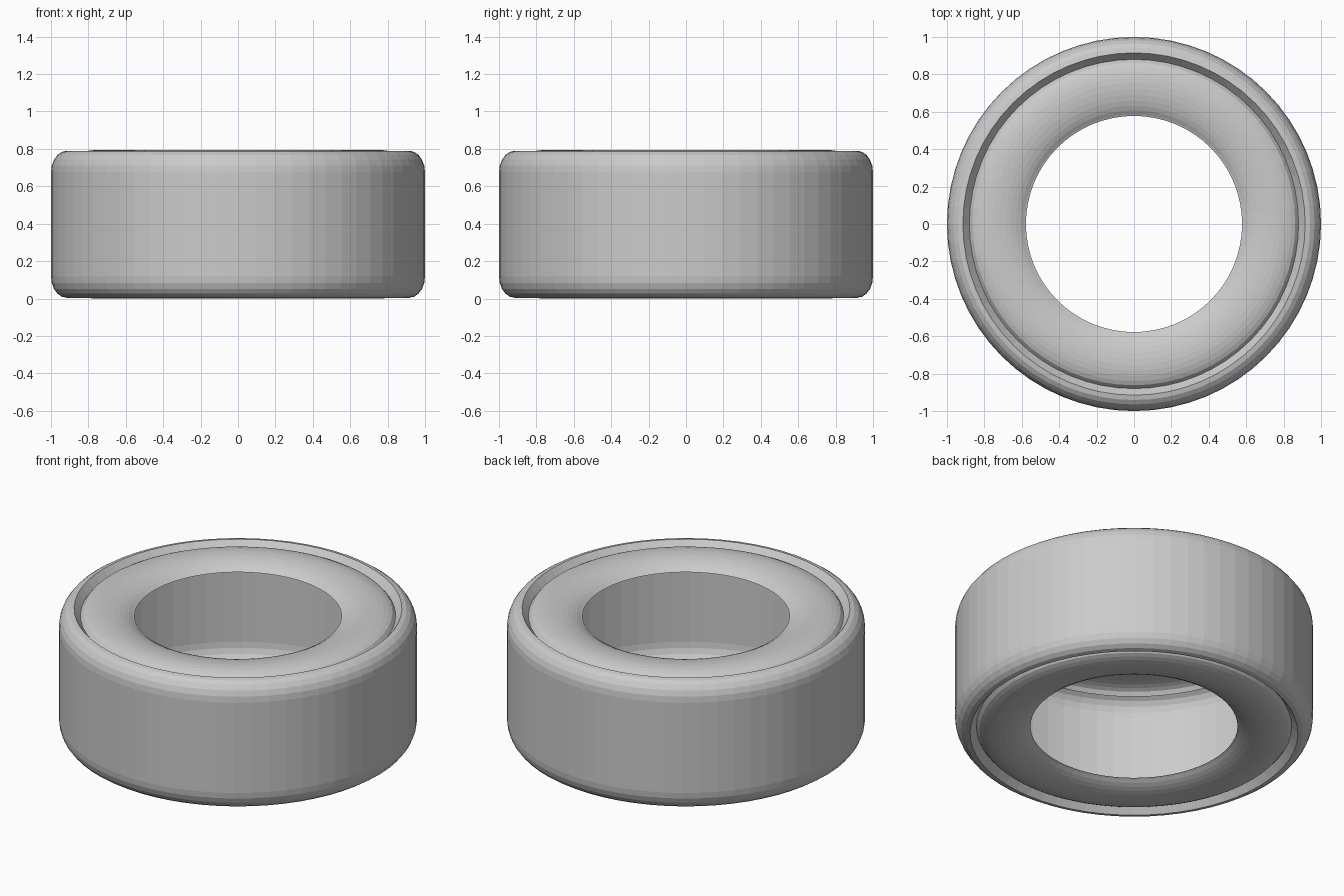
import bpy
import bmesh
import math

if "Cube" in bpy.data.objects:
    bpy.data.objects.remove(bpy.data.objects["Cube"])

SEGMENTS = 64
HEIGHT = 0.794
MID = HEIGHT / 2

# Flat rubber colour
rubber = bpy.data.materials.new("grey rubber")
rubber.diffuse_color = (0.6, 0.6, 0.6, 1.0)
rubber.use_nodes = True
rubber.node_tree.nodes["Principled BSDF"].inputs["Base Color"].default_value = rubber.diffuse_color


def ellipse_arc(cx, cz, rx, rz, start, end, steps):
    """Points (radius, z) along part of an ellipse, angles in degrees."""
    pts = []
    for i in range(steps + 1):
        a = math.radians(start + (end - start) * i / steps)
        pts.append((cx + rx * math.cos(a), cz + rz * math.sin(a)))
    return pts


# Upper half of the profile, from the tread to the open bead edge
upper = ellipse_arc(0.915, 0.675, 0.085, 0.115, 0, 90, 5)      # rounded shoulder
upper += [(0.88, 0.747)]                                       # step inside the lip
upper += ellipse_arc(0.755, 0.724, 0.14, 0.07, 40, 90, 4)      # sidewall rises
upper += ellipse_arc(0.755, 0.694, 0.20, 0.10, 90, 147, 6)[1:]  # and rolls into the hole
upper += [(0.578, 0.744)]

# Mirror it for the lower half: one open, hollow shell
lower = [(r, HEIGHT - z) for r, z in upper]
profile = lower[::-1] + upper

# Spin the profile around z
bm = bmesh.new()
rings = []
for r, z in profile:
    ring = []
    for i in range(SEGMENTS):
        a = 2 * math.pi * i / SEGMENTS
        ring.append(bm.verts.new((r * math.cos(a), r * math.sin(a), z)))
    rings.append(ring)
for a, b in zip(rings, rings[1:]):
    for i in range(SEGMENTS):
        j = (i + 1) % SEGMENTS
        bm.faces.new((a[i], a[j], b[j], b[i]))

mesh = bpy.data.meshes.new("tyre")
bm.to_mesh(mesh)
bm.free()
mesh.materials.append(rubber)
tyre = bpy.data.objects.new("tyre", mesh)
bpy.context.collection.objects.link(tyre)
